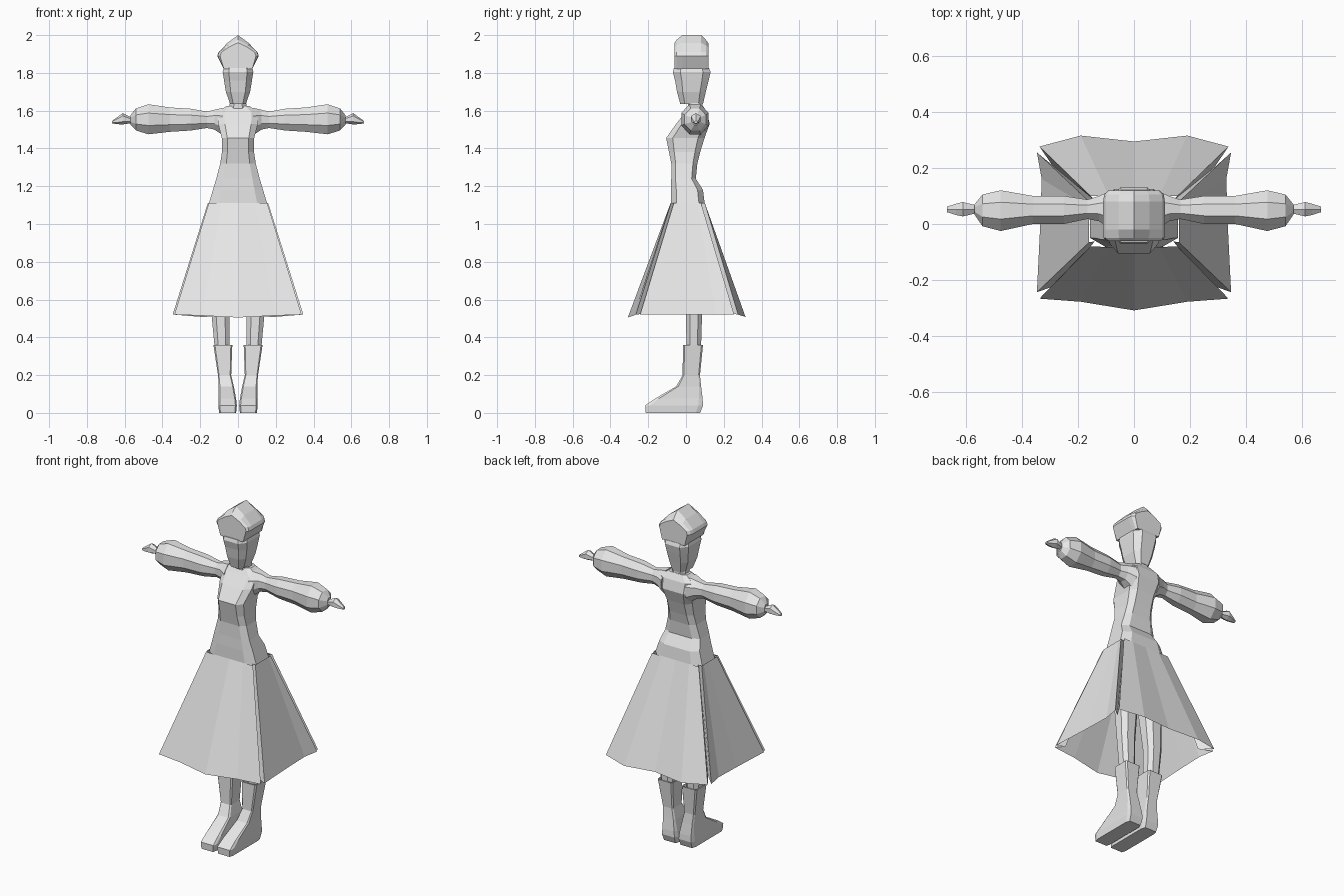
import bpy, bmesh, math
from mathutils import Vector

grey = bpy.data.materials.new("plain grey")
grey.diffuse_color = (0.8, 0.8, 0.8, 1)


def loft(name, rings, caps=True, mirrored=False):
    """Skin a list of equal-length closed rings, optionally with an x mirror."""
    bm = bmesh.new()
    for side in ((1, -1) if mirrored else (1,)):
        loops = [[bm.verts.new((side * p[0], p[1], p[2])) for p in r] for r in rings]
        for a, b in zip(loops, loops[1:]):
            for i in range(len(a)):
                j = (i + 1) % len(a)
                bm.faces.new((a[i], a[j], b[j], b[i]))
        if caps:
            bm.faces.new(loops[0])
            bm.faces.new(loops[-1])
    bmesh.ops.recalc_face_normals(bm, faces=bm.faces)
    mesh = bpy.data.meshes.new(name)
    bm.to_mesh(mesh)
    bm.free()
    mesh.materials.append(grey)
    ob = bpy.data.objects.new(name, mesh)
    bpy.context.collection.objects.link(ob)
    return ob


def box_ring(z, x0, x1, y0, y1, c=0.25):
    """Horizontal rectangle with chamfered corners."""
    cx, cy = (x1 - x0) * c, (y1 - y0) * c
    return [(x0 + cx, y0, z), (x1 - cx, y0, z), (x1, y0 + cy, z), (x1, y1 - cy, z),
            (x1 - cx, y1, z), (x0 + cx, y1, z), (x0, y1 - cy, z), (x0, y0 + cy, z)]


def arm_ring(x, z0, z1, y0, y1, n=8):
    """Upright octagon across the arm."""
    k = 1 / math.cos(math.pi / n)
    out = []
    for i in range(n):
        a = 2 * math.pi * (i + 0.5) / n
        out.append((x, (y0 + y1) / 2 + k * (y1 - y0) / 2 * math.cos(a),
                    (z0 + z1) / 2 + k * (z1 - z0) / 2 * math.sin(a)))
    return out


# Bodice: height, half width, front, back
body = [(1.10, .157, -.08, .10), (1.18, .133, -.08, .09), (1.24, .115, -.078, .052),
        (1.32, .094, -.078, .06), (1.38, .085, -.09, .075), (1.455, .086, -.105, .098),
        (1.53, .105, -.052, .125), (1.59, .11, -.005, .112), (1.625, .06, .02, .09)]
loft("bodice", [box_ring(z, -w, w, f, b, 0.17) for z, w, f, b in body])

# Neck and head
loft("neck", [box_ring(1.59, -.048, .048, .01, .09), box_ring(1.68, -.04, .04, .01, .085)])
head = [(1.635, .042, -.03, .09), (1.70, .064, -.048, .105), (1.76, .074, -.058, .12),
        (1.805, .081, -.07, .13), (1.825, .076, -.064, .122)]
loft("head", [box_ring(z, -w, w, f, b, 0.2) for z, w, f, b in head])

# Peaked cap: pentagonal profile carried front to back
cap = []
for y, w, top in [(-.06, .095, 1.96), (-.05, .108, 1.975), (-.02, .11, 2.0),
                  (.08, .11, 2.0), (.105, .106, 1.975), (.12, .092, 1.955)]:
    cap.append([(-.075, y, 1.82), (.075, y, 1.82), (w, y, 1.89), (w * .93, y, 1.91),
                (w * .5, y, 1.91 + (top - 1.91) * .55), (0, y, top),
                (-w * .5, y, 1.91 + (top - 1.91) * .55), (-w * .93, y, 1.91), (-w, y, 1.89)])
loft("cap", cap)

# Puffed sleeves and hands: x, bottom, top, front, back
sleeve = [(.08, 1.47, 1.615, -.02, .12), (.125, 1.50, 1.605, .01, .10),
          (.165, 1.508, 1.595, .018, .087), (.25, 1.495, 1.61, .0, .10),
          (.36, 1.488, 1.617, .0, .10), (.475, 1.475, 1.634, -.025, .12),
          (.54, 1.495, 1.612, -.008, .105), (.568, 1.525, 1.577, .033, .07)]
loft("sleeves", [arm_ring(*s) for s in sleeve], mirrored=True)
hand = [(.555, 1.537, 1.558, .04, .065), (.61, 1.531, 1.583, .027, .078),
        (.635, 1.531, 1.566, .032, .072), (.666, 1.533, 1.545, .042, .062)]
loft("hands", [arm_ring(*h, n=6) for h in hand], mirrored=True)

# Skirt: open sheet with a folded pleat at each corner (waist x,y then hem x,y,z)
half = [(0, -.082, 0, -.308, .505), (.09, -.082, .19, -.277, .515),
        (.155, -.08, .337, -.266, .52), (.14, -.062, .295, -.225, .525),
        (.16, -.065, .346, -.243, .52), (.16, .02, .334, .0, .52),
        (.16, .06, .329, .16, .52), (.16, .08, .346, .255, .52),
        (.137, .082, .285, .2, .535), (.155, .10, .337, .276, .52),
        (.09, .10, .19, .315, .508), (0, .10, 0, .294, .515)]
full = half + [(-a, b, -c, d, e) for a, b, c, d, e in half[-2:0:-1]]
loft("skirt", [[(a, b, 1.11) for a, b, c, d, e in full],
               [(c, d, e) for a, b, c, d, e in full]], caps=False)

# Legs
leg = [(.30, .05, .115, .0, .075), (.36, .046, .125, .002, .08), (.52, .045, .14, .0, .085),
       (.75, .025, .145, -.025, .09), (1.08, .01, .135, -.05, .085)]
loft("legs", [box_ring(*r) for r in leg], mirrored=True)

# Boots: shaft and foot in one, with a recessed rim at the top
boot = [(.0, .01, .1, -.213, .075), (.04, .006, .104, -.215, .09), (.075, .01, .102, -.165, .088),
        (.14, .022, .102, -.052, .08), (.2, .036, .106, -.018, .074),
        (.36, .03, .13, -.016, .09), (.36, .036, .124, -.008, .084), (.345, .04, .12, -.004, .08)]
loft("boots", [box_ring(*r, 0.08) for r in boot], mirrored=True)
